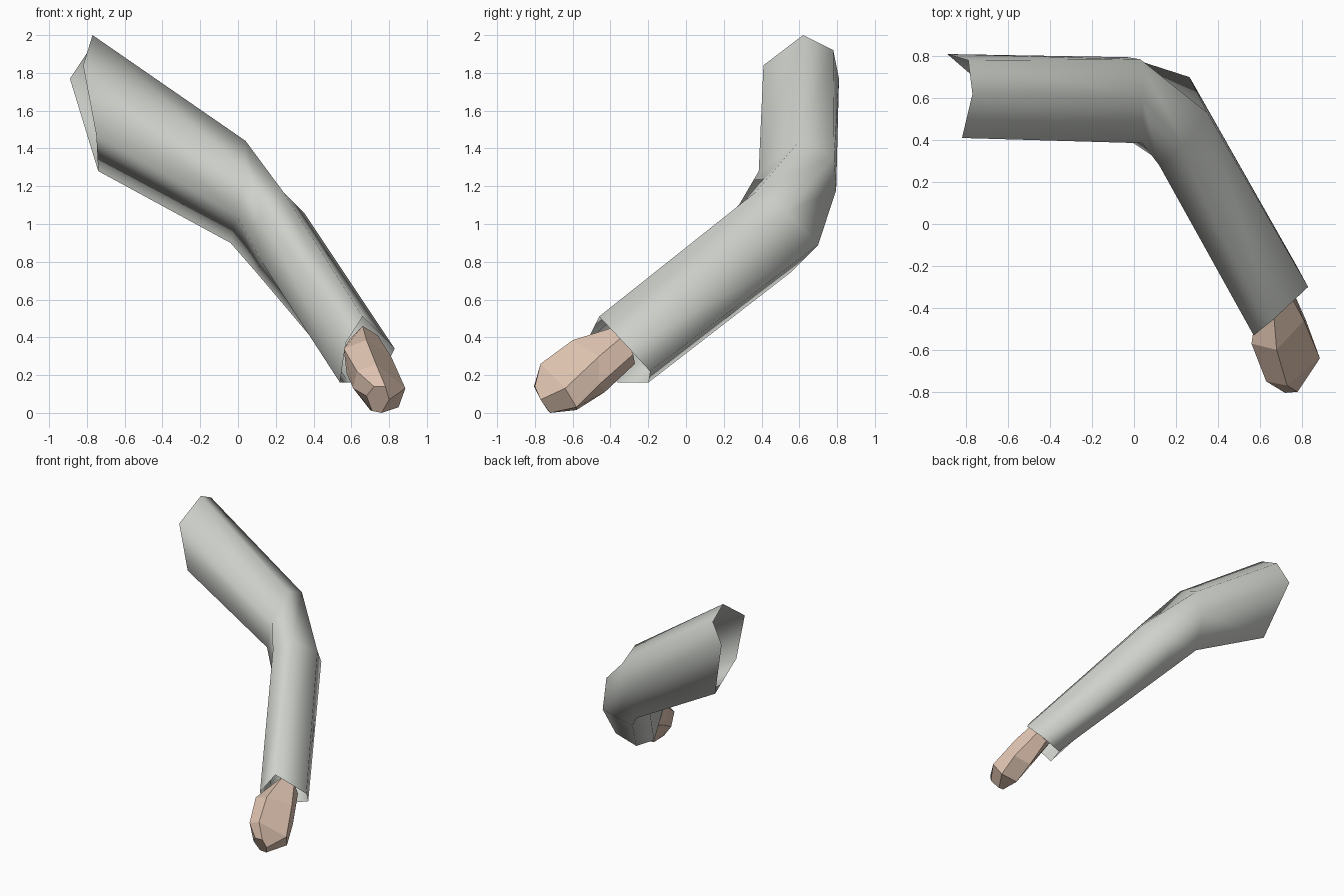
import bpy

if "Cube" in bpy.data.objects:
    bpy.data.objects.remove(bpy.data.objects["Cube"])


def material(name, color):
    m = bpy.data.materials.new(name)
    m.diffuse_color = (*color, 1)
    m.use_nodes = True
    m.node_tree.nodes["Principled BSDF"].inputs["Base Color"].default_value = m.diffuse_color
    return m


def loft(name, rings, mat, cap_start=False, cap_end=False):
    """Skin a series of rings (top, front top, front low, bottom, back low, back top)."""
    n = len(rings[0])
    verts = [v for ring in rings for v in ring]
    faces = []
    for r in range(len(rings) - 1):
        for i in range(n):
            j = (i + 1) % n
            faces.append((r * n + i, r * n + j, (r + 1) * n + j, (r + 1) * n + i))
    if cap_start:
        faces.append(tuple(reversed(range(n))))
    if cap_end:
        faces.append(tuple(range(len(verts) - n, len(verts))))
    me = bpy.data.meshes.new(name)
    me.from_pydata(verts, [], faces)
    me.materials.append(mat)
    ob = bpy.data.objects.new(name, me)
    bpy.context.collection.objects.link(ob)
    return ob


cloth = material("pale grey cloth", (0.62, 0.64, 0.60))
skin = material("skin", (0.74, 0.55, 0.44))

# Sleeve: open hexagonal tube, bent at the elbow
shoulder = [(-.77, .62, 2.0), (-.82, .41, 1.84), (-.75, .42, 1.47),
            (-.74, .68, 1.28), (-.89, .81, 1.77), (-.79, .78, 1.92)]
elbow_upper = [(.04, .60, 1.44), (.04, .385, 1.28), (-.01, .39, 1.05),
               (-.04, .70, .90), (-.03, .795, 1.18), (.03, .785, 1.36)]
elbow_lower = [(.24, .37, 1.17), (.12, .28, 1.10), (.125, .30, .80),
               (.10, .55, .74), (.265, .70, .89), (.35, .53, 1.06)]
cuff = [(.66, -.46, .51), (.57, -.53, .37), (.54, -.36, .16),
        (.59, -.20, .16), (.77, -.19, .22), (.83, -.30, .34)]
sleeve = loft("sleeve", [shoulder, elbow_upper, elbow_lower, cuff], cloth)
sleeve.data.polygons.foreach_set("use_smooth", [True] * len(sleeve.data.polygons))

# Hand: faceted closed fist reaching out of the cuff
wrist = [(.66, -.36, .46), (.59, -.36, .39), (.59, -.30, .29),
         (.66, -.27, .26), (.74, -.28, .31), (.74, -.33, .41)]
palm = [(.68, -.60, .385), (.56, -.57, .34), (.575, -.53, .21),
        (.69, -.43, .11), (.82, -.46, .15), (.81, -.46, .30)]
knuckles = [(.73, -.77, .26), (.63, -.75, .22), (.61, -.68, .13),
            (.70, -.58, .015), (.85, -.58, .03), (.886, -.64, .13)]
fingertips = [(.78, -.80, .14), (.72, -.805, .14), (.68, -.77, .09),
              (.71, -.73, .01), (.76, -.72, .0), (.80, -.77, .07)]
loft("hand", [wrist, palm, knuckles, fingertips], skin, True, True)
